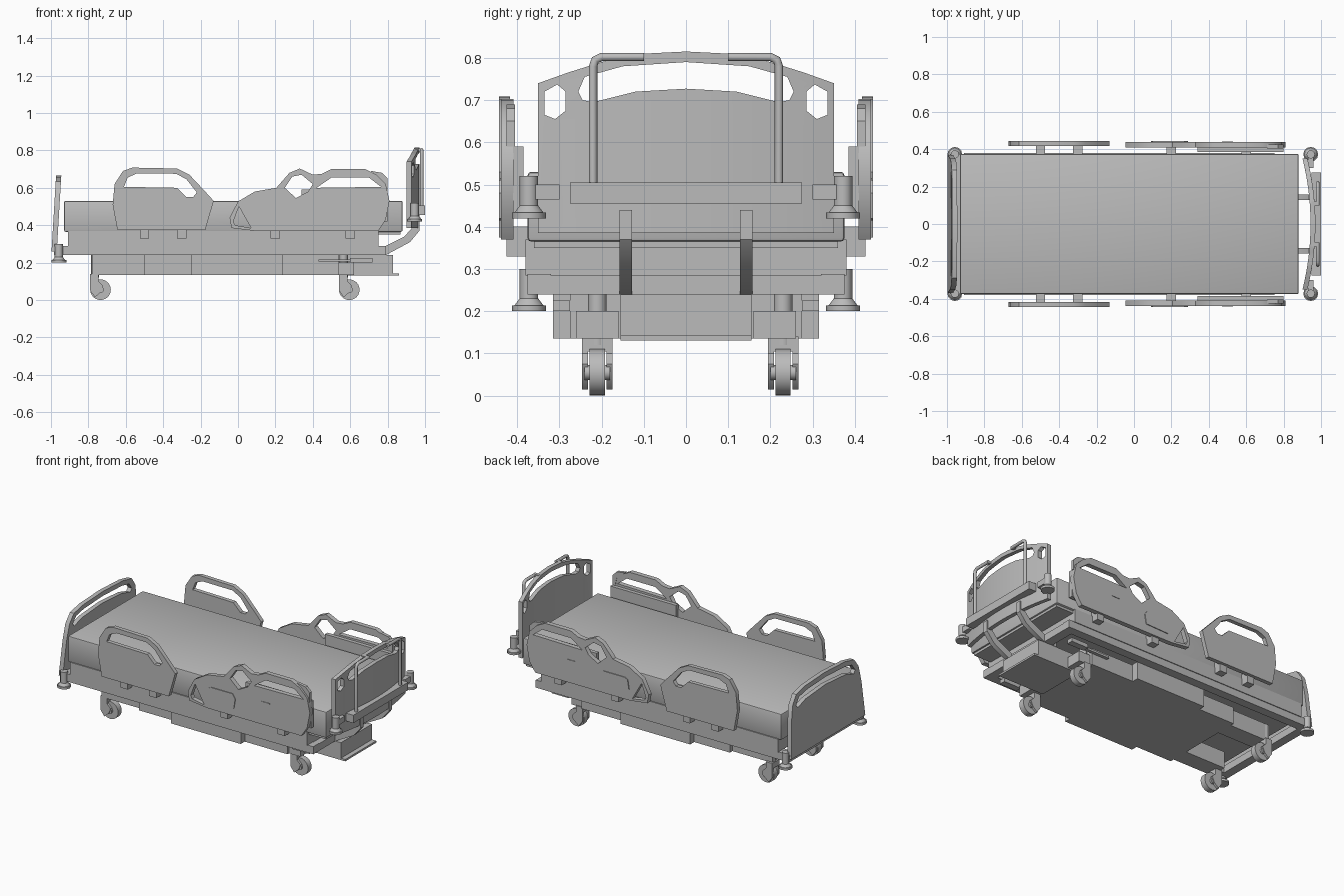
import bpy
import bmesh
from math import radians
from mathutils import Vector

if "Cube" in bpy.data.objects:
    bpy.data.objects.remove(bpy.data.objects["Cube"])

grey = bpy.data.materials.new("plain_grey")
grey.use_nodes = True
grey.diffuse_color = (0.5, 0.5, 0.5, 1)
grey.node_tree.nodes["Principled BSDF"].inputs["Base Color"].default_value = (0.5, 0.5, 0.5, 1)


def finish(name, bm):
    """Turn a bmesh into a named, coloured object with outward normals."""
    bmesh.ops.recalc_face_normals(bm, faces=bm.faces[:])
    mesh = bpy.data.meshes.new(name)
    bm.to_mesh(mesh)
    bm.free()
    obj = bpy.data.objects.new(name, mesh)
    bpy.context.collection.objects.link(obj)
    mesh.materials.append(grey)
    bpy.ops.object.select_all(action='DESELECT')
    obj.select_set(True)
    bpy.context.view_layer.objects.active = obj
    bpy.ops.object.shade_smooth_by_angle(angle=radians(35))
    return obj


def box(name, x, y, z, bevel=0):
    """Box given by its (low, high) range on each axis."""
    bm = bmesh.new()
    bmesh.ops.create_cube(bm, size=1)
    for v in bm.verts:
        v.co = Vector([(lo + hi) / 2 + c * (hi - lo) for c, (lo, hi) in zip(v.co, (x, y, z))])
    if bevel:
        bmesh.ops.bevel(bm, geom=bm.edges[:], offset=bevel, segments=2, affect='EDGES', profile=0.5)
    return finish(name, bm)


def rod(name, start, end, radius, top=None, sides=16):
    """Cylinder or cone between two points."""
    a, b = Vector(start), Vector(end)
    bm = bmesh.new()
    bmesh.ops.create_cone(bm, cap_ends=True, segments=sides, radius1=radius,
                          radius2=radius if top is None else top, depth=(b - a).length)
    turn = (b - a).to_track_quat('Z', 'Y')
    for v in bm.verts:
        v.co = turn @ v.co + (a + b) / 2
    return finish(name, bm)


def plate(name, outlines, thickness, place, cuts=()):
    """Filled outline with holes; place(u, v, w) puts each vertex in the model."""
    curve = bpy.data.curves.new(name, 'CURVE')
    curve.dimensions, curve.fill_mode = '2D', 'BOTH'
    curve.extrude = thickness / 2
    for points in outlines:
        spline = curve.splines.new('POLY')
        spline.points.add(len(points) - 1)
        for p, (u, v) in zip(spline.points, points):
            p.co = (u, v, 0, 1)
        spline.use_cyclic_u = True
    helper = bpy.data.objects.new(name + "_outline", curve)
    bm = bmesh.new()
    flat = helper.to_mesh()
    bm.from_mesh(flat)
    helper.to_mesh_clear()
    bpy.data.objects.remove(helper)
    bpy.data.curves.remove(curve)
    bmesh.ops.remove_doubles(bm, verts=bm.verts[:], dist=0.0005)
    for u in cuts:
        bmesh.ops.bisect_plane(bm, geom=bm.verts[:] + bm.edges[:] + bm.faces[:],
                               plane_co=(u, 0, 0), plane_no=(1, 0, 0))
    for v in bm.verts:
        v.co = place(*v.co)
    return finish(name, bm)


def at_y(y):
    return lambda u, v, w: Vector((u, y + w, v))


def mirrored(half):
    """Close a half outline, listed from centre to centre, across the middle."""
    return half + [(-u, v) for u, v in reversed(half) if u > 0]


# Mattress, deck and frame
box("mattress", (-.93, .88), (-.375, .375), (.365, .53), .008)
box("deck", (-.91, .75), (-.38, .38), (.285, .37))
box("head_deck", (.75, .87), (-.36, .36), (.35, .385))
for s, side in ((-1, "right"), (1, "left")):
    box(side + "_frame_rail", (-.97, .79), sorted((s * .32, s * .375)), (.24, .288))
box("foot_crossbar", (-.985, -.93), (-.375, .375), (.24, .285))
box("head_crossbar", (.73, .79), (-.375, .375), (.24, .285))

# Base housing: stepped in width along its length
box("base_middle", (-.25, .24), (-.315, .315), (.135, .245))
box("base_body", (-.50, .54), (-.275, .275), (.135, .24))
box("base_head", (.54, .83), (-.155, .155), (.135, .24))
box("base_head_plate", (.54, .86), (-.155, .155), (.13, .142))
for s, side in ((-1, "right"), (1, "left")):
    box(side + "_base_foot_beam", (-.78, -.50), sorted((s * .14, s * .25)), (.135, .24))
    box(side + "_caster_mount", (.50, .62), sorted((s * .16, s * .26)), (.135, .20))
    box(side + "_pedal_arm", (.43, .62), sorted((s * .275, s * .295)), (.205, .218))
    box(side + "_pedal", (.60, .72), sorted((s * .275, s * .315)), (.20, .225))
    # Bent strut carrying the headboard
    strut = [(.70, .24), (.79, .24), (.92, .31), (.97, .37), (.97, .44),
             (.93, .44), (.93, .385), (.89, .34), (.78, .285), (.70, .285)]
    plate(side + "_head_strut", [strut], .03, at_y(s * .1425))

# Casters
fork = [(-.055, .14), (-.055, .05), (-.03, .015), (.0, .04), (.015, .075), (-.01, .10), (-.01, .14)]
for end, x in (("foot", -.735), ("head", .595)):
    for side, y in (("right", -.21), ("left", .23)):
        name = end + "_" + side
        rod(name + "_wheel", (x, y - .018, .055), (x, y + .018, .055), .055, sides=24)
        rod(name + "_hub", (x, y - .03, .055), (x, y + .03, .055), .018)
        for w in (-.029, .029):
            plate(name + "_fork", [[(x + u, v) for u, v in fork]], .014, at_y(y + w))
        box(name + "_fork_crown", (x - .055, x - .01), (y - .036, y + .036), (.105, .14))
        rod(name + "_stem", (x - .03, y, .12), (x - .03, y, .24), .022)

# Side rails
foot_rail = [(-.645, .375), (-.67, .51), (-.66, .62), (-.615, .69), (-.565, .708), (-.325, .703),
             (-.26, .67), (-.18, .585), (-.13, .53), (-.175, .375)]
foot_grip = [(-.61, .605), (-.59, .655), (-.54, .677), (-.33, .675), (-.275, .645),
             (-.22, .575), (-.24, .55), (-.275, .55), (-.325, .60)]
head_rail = [(.09, .37), (-.035, .385), (-.045, .44), (0, .527), (.09, .58), (.205, .6),
             (.275, .68), (.33, .703), (.40, .67), (.45, .675), (.50, .70), (.68, .70),
             (.74, .67), (.79, .62), (.81, .53), (.79, .43), (.75, .37)]
head_grips = [[(.005, .50), (-.025, .42), (-.015, .40), (.07, .385)],
              [(.25, .60), (.29, .66), (.34, .67), (.40, .62), (.375, .58), (.31, .545)],
              [(.42, .60), (.50, .655), (.70, .655), (.765, .605)]]
console = [(.10, .50), (.12, .51), (.27, .51), (.29, .48), (.28, .42), (.12, .415), (.09, .44)]
for s, side in ((-1, "right"), (1, "left")):
    plate(side + "_foot_side_rail", [foot_rail, foot_grip], .026, at_y(s * .43))
    plate(side + "_head_side_rail", [head_rail] + head_grips, .03, at_y(s * .423))
    plate(side + "_rail_console", [console], .01, at_y(s * .438))
    box(side + "_rail_slot", (.47, .53), sorted((s * .436, s * .441)), (.51, .516))
    box(side + "_rail_pad", (.34, .80), sorted((s * .385, s * .41)), (.42, .59))
    # Hook near the head end of the rail
    plate(side + "_rail_hook", [[(.71, .69), (.77, .68), (.80, .65), (.80, .59), (.78, .59), (.77, .64)]],
          .02, at_y(s * .415))
    for x in (-.5, -.3, .2, .6):
        box(side + "_rail_bracket", (x - .025, x + .025), sorted((s * .37, s * .425)), (.33, .40))

# Headboard, curved back at both sides
outline = mirrored([(0, .815), (.1, .81), (.2, .79), (.28, .765), (.35, .74), (.35, .385)])
arch = mirrored([(0, .79), (.15, .78), (.24, .755), (.255, .72), (.245, .70), (.22, .695), (.12, .72), (0, .727)])
wing = [(.285, .72), (.305, .737), (.335, .72), (.335, .665), (.31, .655), (.285, .675)]
plate("headboard", [outline, arch, wing, [(-u, v) for u, v in wing]], .026,
      lambda u, v, w: Vector((.957 - .35 * u * u + w, u, v)),
      cuts=[i * .05 for i in range(-6, 7)])
box("headboard_bar", (.95, 1), (-.275, .275), (.455, .505))

# Push handles
for s, side in ((-1, "right"), (1, "left")):
    tube = bpy.data.curves.new(side + "_push_handle", 'CURVE')
    tube.dimensions, tube.bevel_depth = '3D', .01
    tube.bevel_resolution, tube.use_fill_caps = 2, True
    path = tube.splines.new('POLY')
    points = [(.22, .47), (.22, .78), (.215, .795), (.20, .802), (.10, .802)]
    path.points.add(len(points) - 1)
    for p, (y, z) in zip(path.points, points):
        p.co = (.982, s * y, z, 1)
    handle = bpy.data.objects.new(tube.name, tube)
    tube.materials.append(grey)
    bpy.context.collection.objects.link(handle)
    box(side + "_handle_mount", (.95, .985), sorted((s * .10, s * .12)), (.794, .81))

# Footboard, leaning slightly inward
foot_outline = mirrored([(0, .665), (.2, .655), (.29, .635), (.33, .58), (.35, .48), (.37, .26)])
foot_opening = mirrored([(0, .635), (.19, .626), (.265, .61), (.295, .57), (.28, .55), (.2, .575), (0, .59)])
plate("footboard", [foot_outline, foot_opening], .028,
      lambda u, v, w: Vector((-.983 + .06 * (v - .26) + w, u, v)))

# Corner bumpers with rollers
for end, x, z in (("foot", -.958, .2), ("head", .945, .42)):
    for s, side in ((-1, "right"), (1, "left")):
        name = end + "_" + side + "_bumper"
        y = s * .372
        rod(name + "_roller", (x, y, z), (x, y, z + .014), .04, sides=12)
        rod(name + "_cone", (x, y, z + .014), (x, y, z + .03), .034, .022, sides=12)
        rod(name + "_post", (x, y, z), (x, y, z + .10), .022, sides=12)
        box(name + "_arm", (x - .015, x + .015), sorted((s * .30, y)), (z + .045, z + .08))
